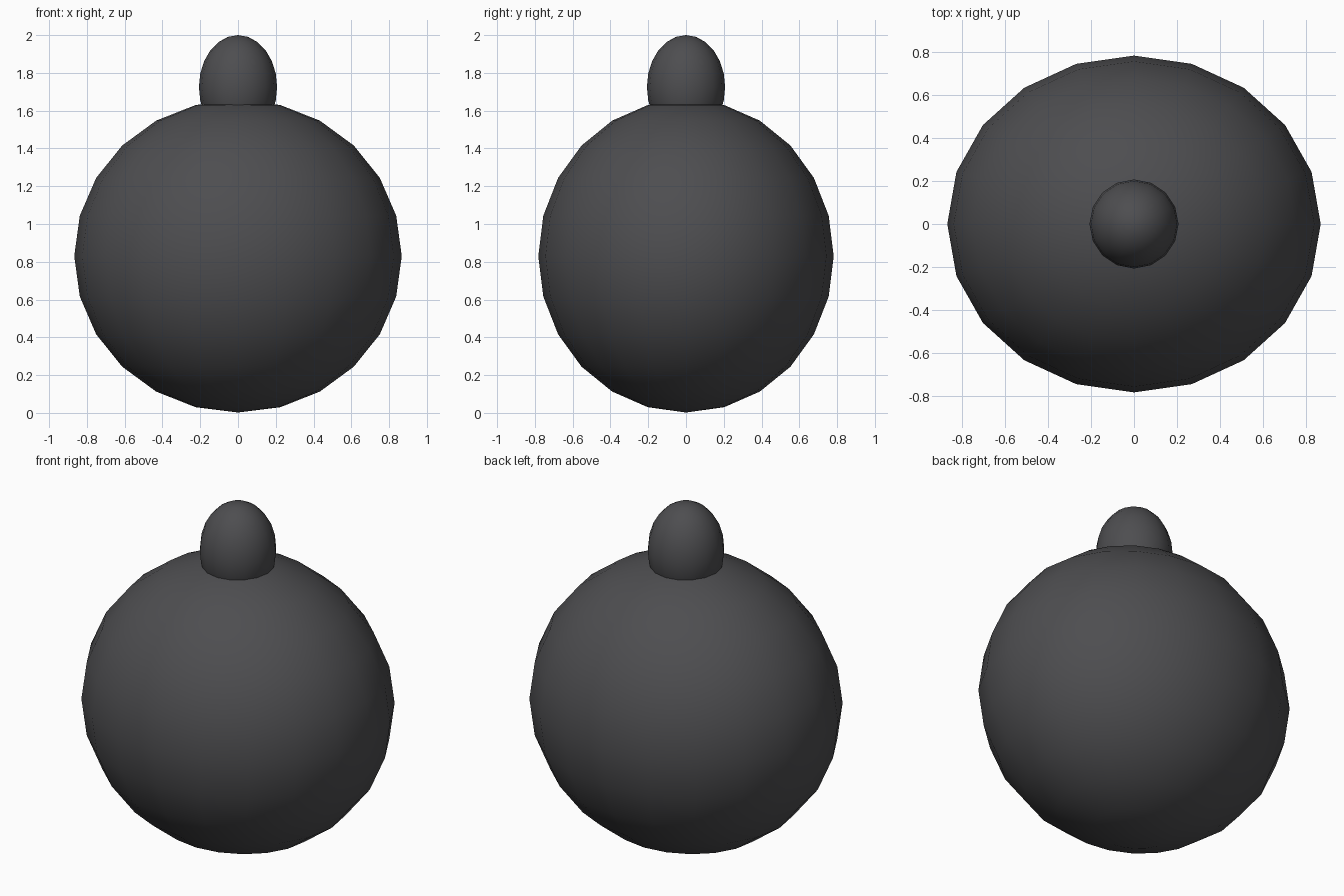
import bpy

if "Cube" in bpy.data.objects:
    bpy.data.objects.remove(bpy.data.objects["Cube"])

# Dark charcoal colour shared by both parts
dark = bpy.data.materials.new("charcoal")
dark.diffuse_color = (0.075, 0.075, 0.08, 1)
dark.use_nodes = True
dark.node_tree.nodes["Principled BSDF"].inputs["Base Color"].default_value = dark.diffuse_color


def ellipsoid(name, centre_z, radii, segments, rings):
    bpy.ops.mesh.primitive_uv_sphere_add(
        segments=segments, ring_count=rings, radius=1, location=(0, 0, centre_z))
    ob = bpy.context.object
    ob.name = name
    ob.scale = radii
    bpy.ops.object.transform_apply(location=False, rotation=False, scale=True)
    bpy.ops.object.shade_smooth()
    ob.data.materials.append(dark)
    return ob


# Large body, a little wider than deep
ellipsoid("body", 0.83, (0.867, 0.782, 0.828), 20, 12)

# Small egg-shaped knob sunk into the top
ellipsoid("top_knob", 1.725, (0.207, 0.207, 0.275), 16, 12)
